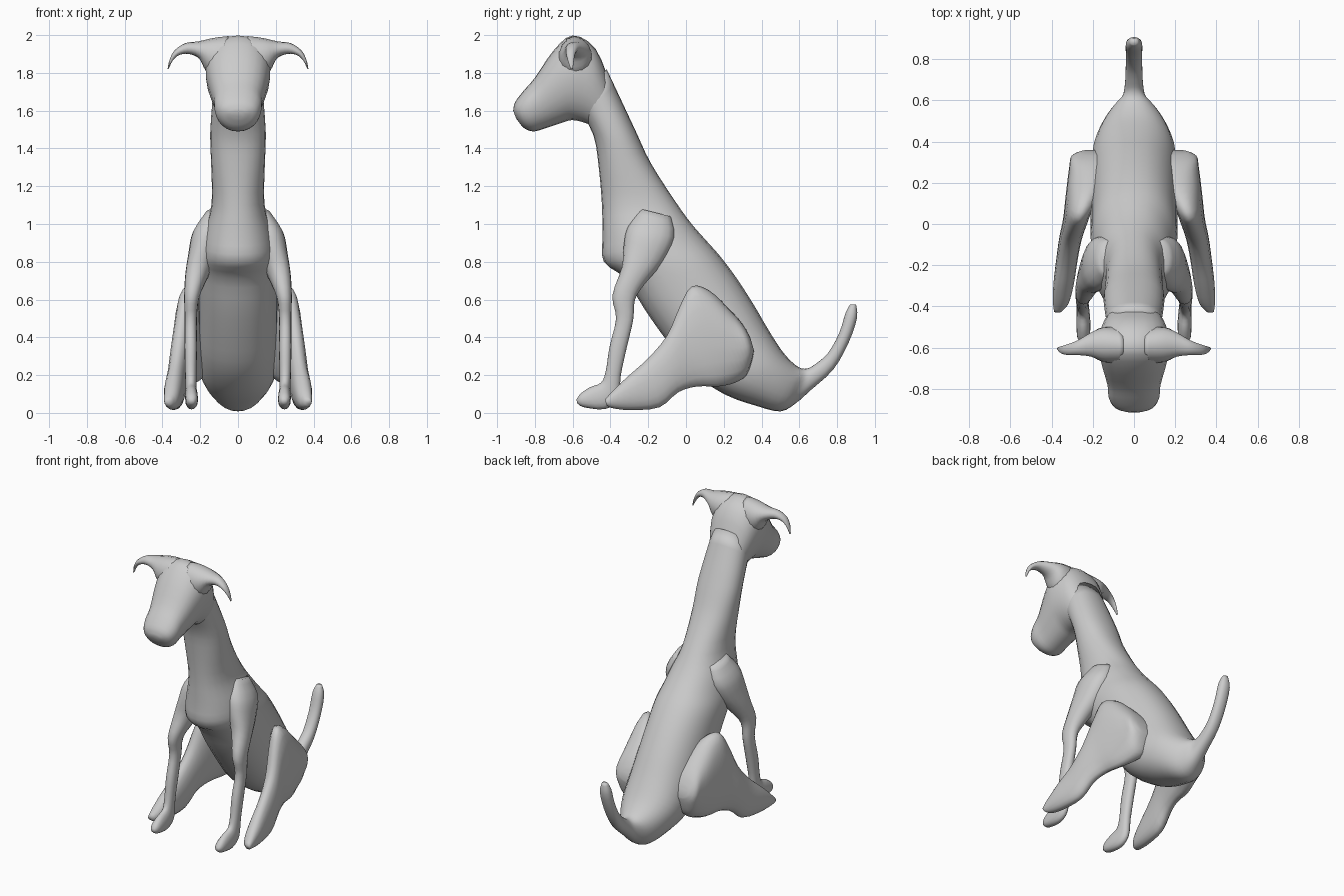
import bpy, bmesh, math
from mathutils import Vector


def spline(rows, steps):
    """Catmull-Rom interpolation of section rows."""
    out = []
    n = len(rows)
    for i in range(n - 1):
        p = [rows[max(0, min(n - 1, i + k))] for k in (-1, 0, 1, 2)]
        for s in range(steps):
            t = s / steps
            out.append([0.5 * (2 * b + (c - a) * t + (2 * a - 5 * b + 4 * c - d) * t * t
                               + (3 * b - a - 3 * c + d) * t ** 3)
                        for a, b, c, d in zip(*p)])
    out.append(list(rows[-1]))
    return out


def loft(name, rows, place, mirror=False, sides=20, power=2.2, steps=3, shape=None):
    """Skin rings; row = outline point 1 (u, v), outline point 2 (u, v), half width, side offset."""
    bm = bmesh.new()
    rings = []
    for u1, v1, u2, v2, w, off in spline(rows, steps):
        ring = []
        for k in range(sides):
            a = 2 * math.pi * k / sides
            c, s = math.cos(a), math.sin(a)
            c = math.copysign(abs(c) ** (2 / power), c)
            s = math.copysign(abs(s) ** (2 / power), s)
            wide = w * (shape(c) if shape else 1)
            co = place((u1 + u2) / 2 + c * (u1 - u2) / 2,
                       (v1 + v2) / 2 + c * (v1 - v2) / 2, off + s * wide)
            ring.append(bm.verts.new(co))
        rings.append(ring)
    for r, q in zip(rings, rings[1:]):
        for k in range(sides):
            j = (k + 1) % sides
            bm.faces.new((r[k], r[j], q[j], q[k]))
    bm.faces.new(rings[0])
    bm.faces.new(rings[-1])
    bmesh.ops.recalc_face_normals(bm, faces=bm.faces)
    for f in bm.faces:
        f.smooth = True
    me = bpy.data.meshes.new(name)
    bm.to_mesh(me)
    bm.free()
    ob = bpy.data.objects.new(name, me)
    bpy.context.collection.objects.link(ob)
    if mirror:
        ob.modifiers.new("Mirror", 'MIRROR').use_axis[0] = True
    return ob


def side(u, v, w):      # outline in the side (y, z) plane
    return Vector((w, u, v))


def front(u, v, w):     # outline in the front (x, z) plane
    return Vector((u, w, v))


# Neck, chest, rump and tail: front/belly point, back point, half width
body = [
    (-.57, 1.62, -.42, 1.82, .13), (-.49, 1.47, -.27, 1.50, .147), (-.462, 1.3, -.185, 1.32, .142),
    (-.445, 1.1, -.05, 1.11, .14), (-.442, .93, .03, 1.0, .18), (-.435, .80, .10, .92, .20),
    (-.32, .71, .18, .83, .21), (-.22, .55, .27, .71, .21), (-.10, .38, .36, .57, .21),
    (.03, .22, .43, .45, .21), (.20, .10, .50, .34, .20), (.38, .035, .55, .28, .16),
    (.50, .008, .60, .24, .11), (.58, .05, .64, .235, .06), (.66, .12, .68, .255, .045),
    (.78, .23, .75, .315, .04), (.86, .37, .81, .42, .04), (.905, .50, .845, .53, .038),
    (.90, .575, .87, .575, .018)]
loft("body_and_tail", [r + (0,) for r in body], side, sides=24)

# Head: top point, bottom point, half width (wider above, narrower jaw)
head = [
    (-.40, 1.74, -.48, 1.50, .12), (-.48, 1.93, -.52, 1.53, .155), (-.60, 1.998, -.60, 1.55, .17),
    (-.70, 1.92, -.66, 1.535, .155), (-.80, 1.775, -.75, 1.505, .128), (-.86, 1.705, -.81, 1.49, .122),
    (-.905, 1.645, -.86, 1.51, .095), (-.915, 1.60, -.90, 1.56, .04)]
loft("head", [r + (0,) for r in head], side, sides=24, shape=lambda c: 1 + .12 * c)

# Drooping ears: upper point, lower point, half depth, y position
ears = [
    (.05, 1.995, .10, 1.74, .09, -.59), (.13, 1.985, .17, 1.81, .085, -.585),
    (.21, 1.967, .205, 1.875, .06, -.585), (.28, 1.957, .26, 1.90, .037, -.60),
    (.335, 1.92, .31, 1.895, .026, -.61), (.362, 1.87, .345, 1.865, .017, -.61),
    (.373, 1.82, .368, 1.82, .006, -.605)]
loft("ear", ears, front, mirror=True, sides=14, power=2)

# Front legs with shoulder and paw: front point, back point, half width, x position
front_leg = [
    (-.24, 1.08, -.08, 1.04, .05, .12), (-.31, .98, -.06, .93, .08, .16),
    (-.33, .88, -.12, .80, .078, .185), (-.34, .77, -.22, .68, .06, .22),
    (-.39, .62, -.27, .60, .04, .245), (-.37, .50, -.28, .49, .032, .25),
    (-.405, .35, -.315, .34, .033, .25), (-.425, .22, -.345, .20, .03, .25),
    (-.45, .16, -.36, .07, .03, .248), (-.51, .135, -.43, .02, .034, .246),
    (-.56, .10, -.54, .03, .03, .245), (-.58, .07, -.575, .05, .012, .245)]
loft("front_leg", front_leg, side, mirror=True, sides=16)

# Hind legs from foot to thigh: top point, bottom point, half width, x position
hind_leg = [
    (-.43, .07, -.42, .04, .018, .37), (-.38, .125, -.39, .025, .038, .355),
    (-.30, .20, -.29, .015, .05, .342), (-.20, .29, -.14, .03, .052, .325),
    (-.10, .41, -.04, .11, .055, .308), (-.03, .57, .06, .14, .06, .285),
    (.03, .67, .17, .14, .07, .265), (.12, .65, .26, .16, .09, .235),
    (.22, .56, .32, .20, .105, .21), (.30, .47, .35, .28, .10, .205),
    (.34, .40, .36, .33, .06, .20)]
loft("hind_leg", hind_leg, side, mirror=True, sides=18)
